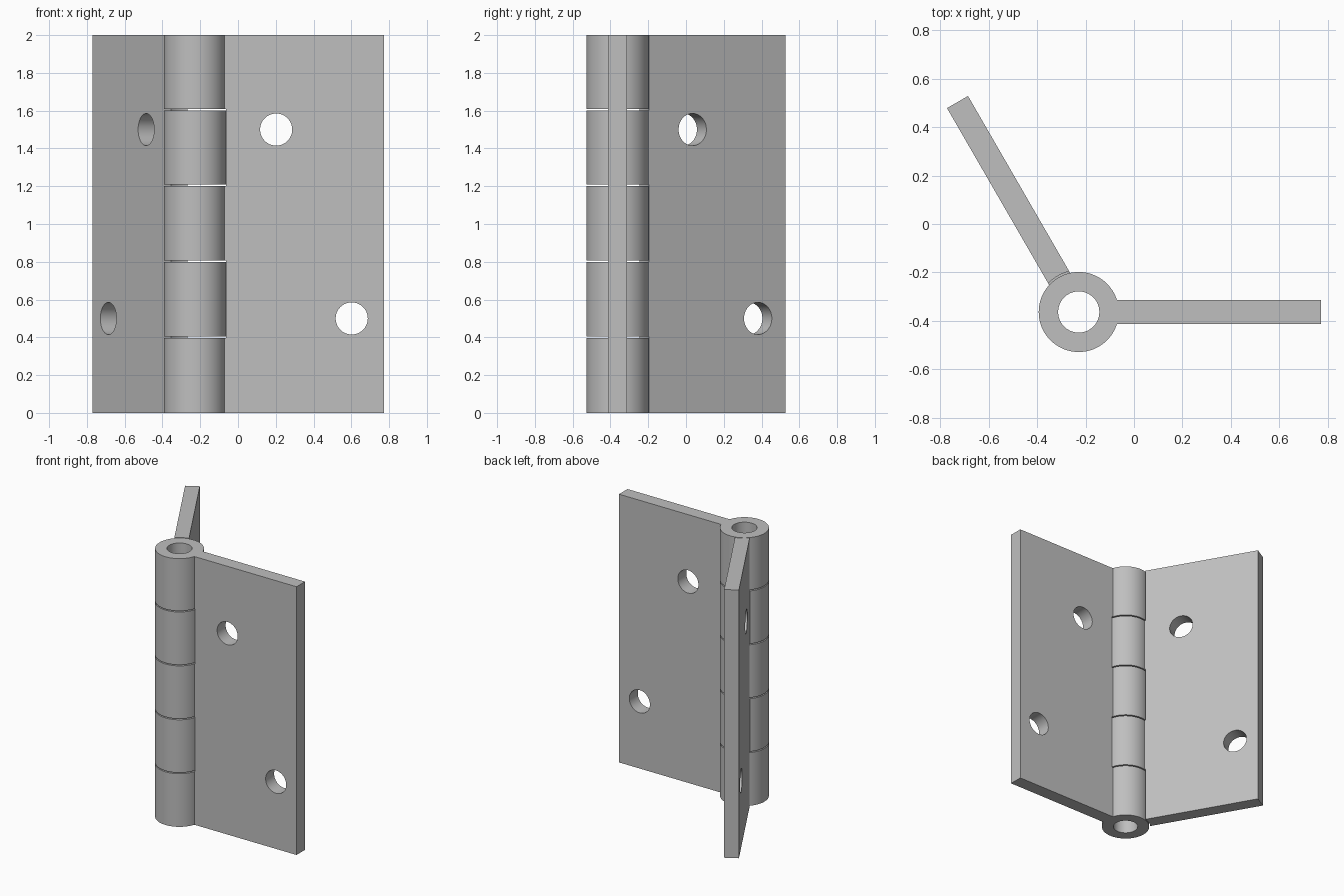
import bpy, math
from mathutils import Vector, Matrix

if "Cube" in bpy.data.objects:
    bpy.data.objects.remove(bpy.data.objects["Cube"], do_unlink=True)

PIVOT = Vector((-0.228, -0.363, 0))
BARREL_R, BORE_R, CLEAR_R, HOLE_R = 0.165, 0.085, 0.172, 0.085
THICK, LENGTH, HEIGHT, GAP = 0.1, 1.0, 2.0, 0.008
JOINTS = [0.4, 0.802, 1.204, 1.606]

# Plain grey metal
steel = bpy.data.materials.new("grey steel")
steel.use_nodes = True
steel.diffuse_color = (0.52, 0.52, 0.52, 1)
steel.node_tree.nodes["Principled BSDF"].inputs["Base Color"].default_value = steel.diffuse_color


def cylinder(radius, low, high, sides=96):
    bpy.ops.mesh.primitive_cylinder_add(vertices=sides, radius=radius, depth=high - low,
                                        location=(0, 0, (low + high) / 2))
    return bpy.context.object


def combine(target, tool, operation):
    """Apply one boolean and remove the tool."""
    mod = target.modifiers.new(operation, "BOOLEAN")
    mod.operation, mod.solver, mod.object = operation, "EXACT", tool
    bpy.context.view_layer.objects.active = target
    bpy.ops.object.modifier_apply(modifier=mod.name)
    bpy.data.objects.remove(tool, do_unlink=True)


# Vertical extent of each knuckle, separated by thin gaps
edges = [0] + [z + s * GAP / 2 for z in JOINTS for s in (-1, 1)] + [HEIGHT]
knuckles = list(zip(edges[::2], edges[1::2]))


def build_leaf(name, own, angle):
    # Flat plate reaching into the barrel
    bpy.ops.mesh.primitive_cube_add(size=1, location=(0.55, 0, HEIGHT / 2))
    leaf = bpy.context.object
    leaf.name = name
    leaf.scale = (0.9, THICK, HEIGHT)
    bpy.ops.object.transform_apply(location=True, scale=True)
    # Clearance notches around the other leaf's knuckles
    for i, (low, high) in enumerate(knuckles):
        if i not in own:
            low = knuckles[i - 1][1] if i > 0 else -0.1
            high = knuckles[i + 1][0] if i < len(knuckles) - 1 else HEIGHT + 0.1
            combine(leaf, cylinder(CLEAR_R, low, high), "DIFFERENCE")
    # Own knuckles and the pin bore
    for i in own:
        combine(leaf, cylinder(BARREL_R, *knuckles[i]), "UNION")
    combine(leaf, cylinder(BORE_R, -0.1, HEIGHT + 0.1), "DIFFERENCE")
    # Staggered screw holes
    for x, z in ((0.43, 1.5), (0.83, 0.5)):
        drill = cylinder(HOLE_R, -0.2, 0.2, 64)
        drill.location = (x, 0, z)
        drill.rotation_euler.x = math.pi / 2
        combine(leaf, drill, "DIFFERENCE")
    # Swing the leaf about the hinge axis
    leaf.data.transform(Matrix.Translation(PIVOT) @ Matrix.Rotation(angle, 4, "Z"))
    leaf.data.materials.clear()
    leaf.data.materials.append(steel)
    bpy.ops.object.select_all(action="DESELECT")
    leaf.select_set(True)
    bpy.context.view_layer.objects.active = leaf
    bpy.ops.object.shade_smooth_by_angle(angle=math.radians(30))


build_leaf("fixed_leaf", (0, 2, 4), 0)
build_leaf("swung_leaf", (1, 3), math.radians(120))
